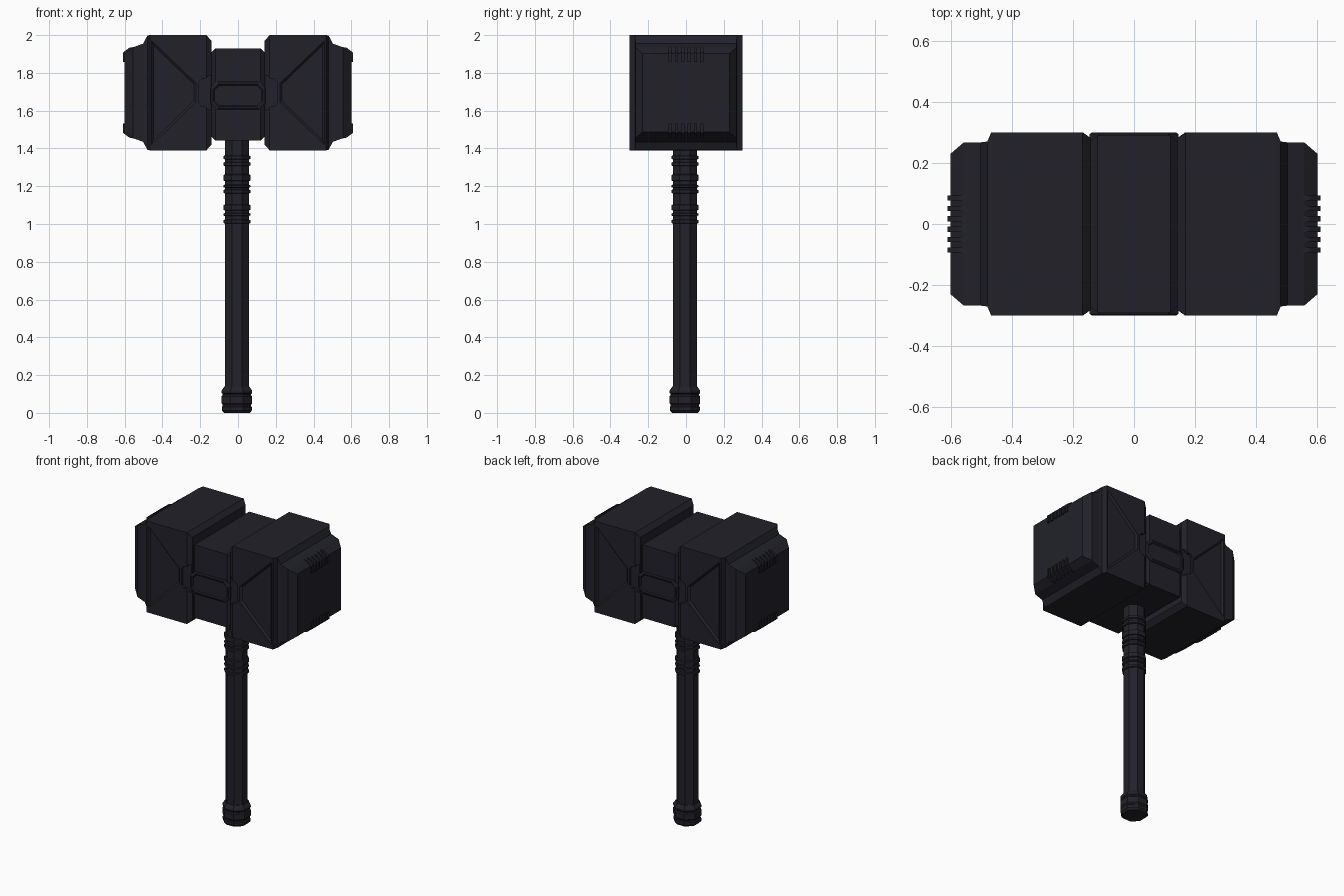
import bpy, bmesh, math

if "Cube" in bpy.data.objects:
    bpy.data.objects.remove(bpy.data.objects["Cube"])

mat = bpy.data.materials.new("dark iron")
mat.diffuse_color = (0.016, 0.0155, 0.023, 1)
mat.use_nodes = True
mat.node_tree.nodes["Principled BSDF"].inputs["Base Color"].default_value = mat.diffuse_color
MID = 1.695          # mid height of the head


def loft(bm, rings):
    """Skin a list of equal-length point rings and cap both ends."""
    rows = [[bm.verts.new(p) for p in ring] for ring in rings]
    n = len(rows[0])
    for a, b in zip(rows, rows[1:]):
        for i in range(n):
            j = (i + 1) % n
            bm.faces.new((a[i], a[j], b[j], b[i]))
    bm.faces.new(rows[0])
    bm.faces.new(rows[-1])


def finish(name, bm):
    bmesh.ops.recalc_face_normals(bm, faces=bm.faces)
    me = bpy.data.meshes.new(name)
    bm.to_mesh(me)
    bm.free()
    me.materials.append(mat)
    ob = bpy.data.objects.new(name, me)
    bpy.context.collection.objects.link(ob)
    return ob


def box_ring(x, hy, hz, zc=MID):
    return [(x, -hy, zc - hz), (x, hy, zc - hz), (x, hy, zc + hz), (x, -hy, zc + hz)]


def panel(poly, y):
    return [(x, y, MID + z) for x, z in poly]


def octagon(hx, hz, c):
    return [(-hx, hz - c), (-hx + c, hz), (hx - c, hz), (hx, hz - c),
            (hx, c - hz), (hx - c, -hz), (c - hx, -hz), (-hx, c - hz)]


# Head blocks with striking faces; recesses are cut on front and back
SECTIONS = [(0.14, 0.28, 0.275), (0.168, 0.30, 0.305), (0.467, 0.30, 0.305),
            (0.48, 0.27, 0.302), (0.502, 0.267, 0.26), (0.557, 0.267, 0.24),
            (0.60, 0.23, 0.208)]
TRI_OUT = [(0.457, 0.275), (0.222, 0.05), (0.222, -0.05), (0.457, -0.275)]
TRI_IN = [(0.447, 0.25), (0.234, 0.045), (0.234, -0.045), (0.447, -0.25)]
NOTCH = [(0.10, 0.095), (0.15, 0.095), (0.175, 0.072), (0.192, 0.072), (0.208, 0.055),
         (0.208, -0.055), (0.192, -0.072), (0.175, -0.072), (0.15, -0.095), (0.10, -0.095)]

for side, s in (("right", 1), ("left", -1)):
    bm = bmesh.new()
    loft(bm, [box_ring(s * x, hy, hz) for x, hy, hz in SECTIONS])
    block = finish(side + "_head_block", bm)

    bm = bmesh.new()
    for f in (-1, 1):
        out, inn, notch = ([(s * x, z) for x, z in p] for p in (TRI_OUT, TRI_IN, NOTCH))
        loft(bm, [panel(out, f * 0.32), panel(out, f * 0.299), panel(inn, f * 0.288)])
        loft(bm, [panel(notch, f * 0.32), panel(notch, f * 0.283)])
    cutter = finish(side + "_recess_cutter", bm)
    cutter.hide_render = True
    cutter.hide_set(True)
    mod = block.modifiers.new("recesses", 'BOOLEAN')
    mod.operation, mod.solver, mod.object = 'DIFFERENCE', 'EXACT', cutter

    # Grip teeth along the upper and lower edge of each striking face
    bm = bmesh.new()
    tooth = [(0.552, 0.242), (0.575, 0.238), (0.61, 0.212), (0.61, 0.162), (0.59, 0.162)]
    for up in (1, -1):
        for i in range(6):
            y = (i - 2.5) * 0.034
            poly = [(s * x, up * z) for x, z in tooth]
            loft(bm, [panel(poly, y - 0.0085), panel(poly, y + 0.0085)])
    finish(side + "_teeth", bm)

# Centre of the head, chamfered towards the blocks
bm = bmesh.new()
loft(bm, [box_ring(x, hy, hz, 1.685) for x, hy, hz in
          ((-0.16, 0.27, 0.22), (-0.142, 0.27, 0.222), (-0.12, 0.29, 0.244),
           (0.12, 0.29, 0.244), (0.142, 0.27, 0.222), (0.16, 0.27, 0.22))])
finish("head_centre", bm)

# Octagonal badges with a sunken middle, front and back
bm = bmesh.new()
for f in (-1, 1):
    loft(bm, [panel([(x, z - 0.015) for x, z in octagon(*o)], f * y) for o, y in
              (((0.145, 0.074, 0.032), 0.27), ((0.145, 0.074, 0.032), 0.294),
               ((0.138, 0.067, 0.03), 0.299), ((0.13, 0.059, 0.027), 0.299),
               ((0.124, 0.053, 0.025), 0.293))])
finish("badge_plates", bm)


# Turned eight-sided parts around the handle axis
def turned(name, profiles):
    bm = bmesh.new()
    for prof in profiles:
        loft(bm, [[(-0.006 + r / math.cos(math.pi / 8) * math.cos((k + 0.5) * math.pi / 4),
                    -0.006 + r / math.cos(math.pi / 8) * math.sin((k + 0.5) * math.pi / 4), z)
                   for k in range(8)] for r, z in prof])
    return finish(name, bm)


turned("handle", [[(0.063, 0.05), (0.063, 1.46)]])
RINGS = [(1.345, 1.36), (1.31, 1.325), (1.23, 1.26), (1.195, 1.205),
         (1.165, 1.18), (1.075, 1.10), (1.045, 1.055), (1.005, 1.02)]
turned("grip_rings", [[(0.062, a - 0.004), (0.071, a), (0.071, b), (0.062, b + 0.004)]
                      for a, b in RINGS])
turned("pommel", [[(0.068, 0), (0.08, 0.013), (0.08, 0.03), (0.075, 0.035), (0.075, 0.043),
                   (0.081, 0.05), (0.081, 0.088), (0.075, 0.094), (0.075, 0.1),
                   (0.081, 0.106), (0.081, 0.118), (0.066, 0.14)]])
